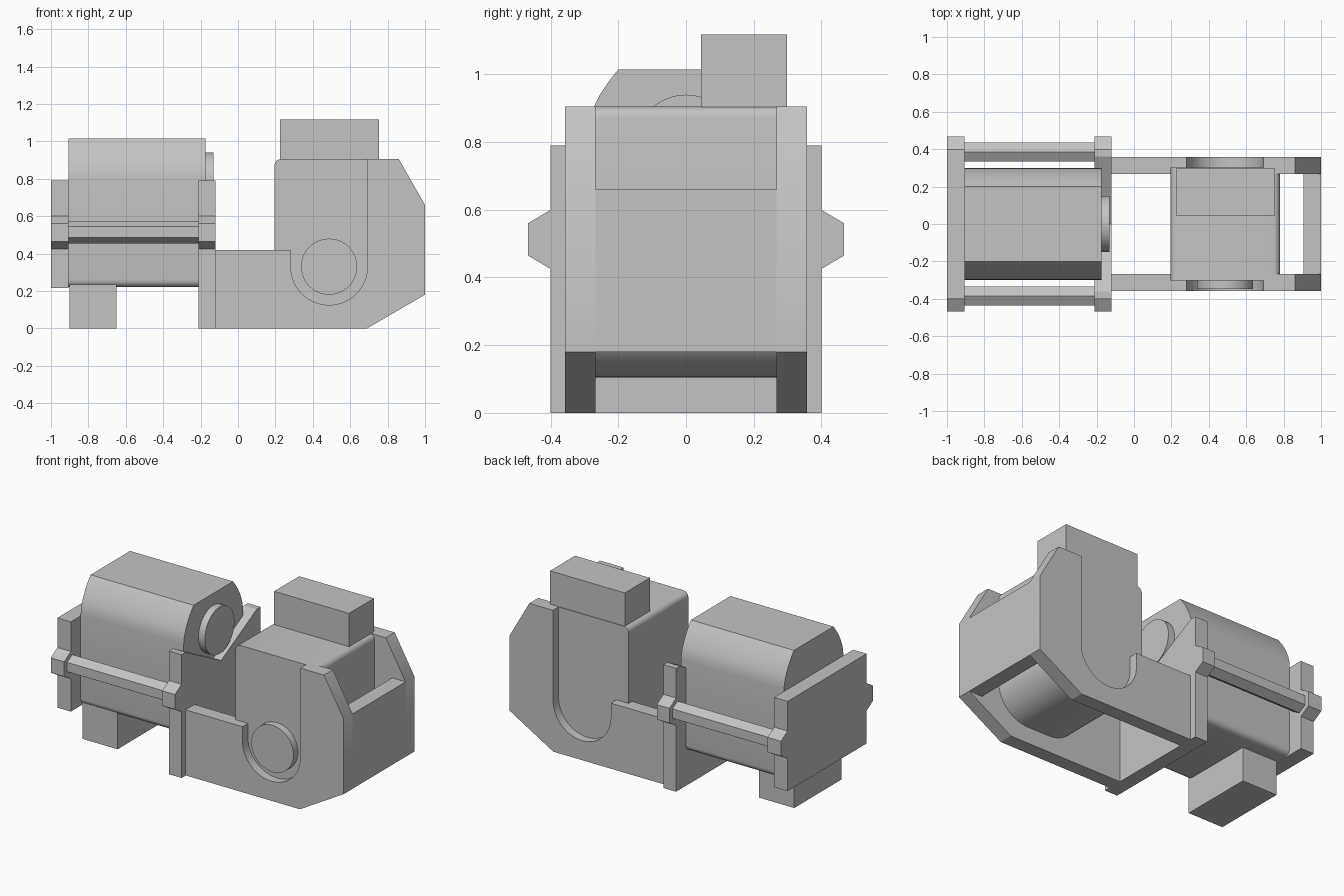
import bpy
import bmesh
import math
from mathutils import Vector

old = bpy.data.objects.get("Cube")
if old:
    bpy.data.objects.remove(old, do_unlink=True)

grey = bpy.data.materials.new("plain grey")
grey.use_nodes = True
COLOUR = (0.55, 0.55, 0.55, 1)
grey.diffuse_color = COLOUR
grey.node_tree.nodes["Principled BSDF"].inputs["Base Color"].default_value = COLOUR


def prism(name, points, axis, start, end, smooth=False):
    """Extrude a 2D outline along x (points are y, z) or along y (points are x, z)."""
    def place(p, d):
        return Vector((d, p[0], p[1])) if axis == "x" else Vector((p[0], d, p[1]))
    bm = bmesh.new()
    face = bm.faces.new([bm.verts.new(place(p, start)) for p in points])
    out = bmesh.ops.extrude_face_region(bm, geom=[face])
    moved = [g for g in out["geom"] if isinstance(g, bmesh.types.BMVert)]
    bmesh.ops.translate(bm, verts=moved, vec=place((0, 0), end - start))
    bmesh.ops.recalc_face_normals(bm, faces=bm.faces)
    mesh = bpy.data.meshes.new(name)
    bm.to_mesh(mesh)
    bm.free()
    mesh.materials.append(grey)
    obj = bpy.data.objects.new(name, mesh)
    bpy.context.collection.objects.link(obj)
    if smooth:
        bpy.ops.object.select_all(action="DESELECT")
        obj.select_set(True)
        bpy.context.view_layer.objects.active = obj
        bpy.ops.object.shade_smooth_by_angle(angle=math.radians(30))
    return obj


def rect(u0, u1, z0, z1):
    return [(u0, z0), (u1, z0), (u1, z1), (u0, z1)]


def arc(cu, cz, r, a0, a1, steps):
    angles = [math.radians(a0 + (a1 - a0) * i / steps) for i in range(steps + 1)]
    return [(cu + r * math.cos(a), cz + r * math.sin(a)) for a in angles]


def circle(cu, cz, r, steps):
    return arc(cu, cz, r, 0, 360, steps)[:-1]


# Housing: rounded shoulders ending in a hard edge at the flat top
shoulder = [(0.3, 0.8), (0.297, 0.835), (0.287, 0.87), (0.272, 0.905),
            (0.253, 0.942), (0.229, 0.978), (0.2, 1.015)]
right_half = arc(0.26, 0.26, 0.04, -90, 0, 5) + shoulder
housing = right_half + [(-y, z) for y, z in reversed(right_half)]
prism("housing", housing, "x", -0.905, -0.175, True)
prism("shaft_disc", circle(0, 0.79, 0.15, 40), "x", -0.18, -0.13, True)
prism("housing_foot", rect(-0.9, -0.65, 0, 0.24), "y", -0.29, 0.19)

# End plates, the inner one notched around the shaft
prism("outer_plate", rect(-0.4, 0.4, 0.215, 0.79), "x", -1, -0.905)
notched = [(-0.4, 0), (0.4, 0), (0.4, 0.79), (0.36, 0.79), (0, 0.6), (-0.36, 0.79), (-0.4, 0.79)]
prism("inner_plate", notched, "x", -0.21, -0.12)

# Tie rods with their lugs, and side cheeks with a U-shaped slot
hexagon = arc(0.385, 0.515, 0.06, 30, 330, 5)
lug = [(0.39, 0.425), (0.4, 0.425), (0.467, 0.465), (0.467, 0.56), (0.4, 0.6), (0.39, 0.6)]
slot = arc(0.487, 0.33, 0.205, 0, -180, 32)
cheek = ([(-0.13, 0), (0.69, 0), (1, 0.18), (1, 0.66), (0.86, 0.905), (0.692, 0.905)]
         + slot + [(0.282, 0.42), (-0.13, 0.42)])
for side, s in (("left", 1), ("right", -1)):
    prism("tie_rod_" + side, [(s * y, z) for y, z in hexagon], "x", -0.93, -0.18)
    for place, x0, x1 in (("outer", -1, -0.905), ("inner", -0.21, -0.12)):
        prism(f"{place}_lug_{side}", [(s * y, z) for y, z in lug], "x", x0, x1)
    prism("cheek_" + side, cheek, "y", s * 0.268, s * 0.358, True)

# Cross wall joining the cheeks at the far end
prism("end_wall", rect(-0.27, 0.27, 0.18, 0.66), "x", 0.905, 1)

# Hanging body between the cheeks, with a rounded underside
body = (arc(0.41, 0.32, 0.215, 180, 270, 14) + arc(0.565, 0.32, 0.215, 270, 360, 14)
        + arc(0.745, 0.87, 0.035, 0, 90, 6) + arc(0.23, 0.87, 0.035, 90, 180, 6))
prism("body", body, "y", -0.302, 0.302, True)
prism("pivot_pin", circle(0.487, 0.33, 0.15, 40), "y", -0.348, -0.29, True)
prism("top_box", rect(0.225, 0.755, 0.9, 1.118), "y", 0.045, 0.298)
